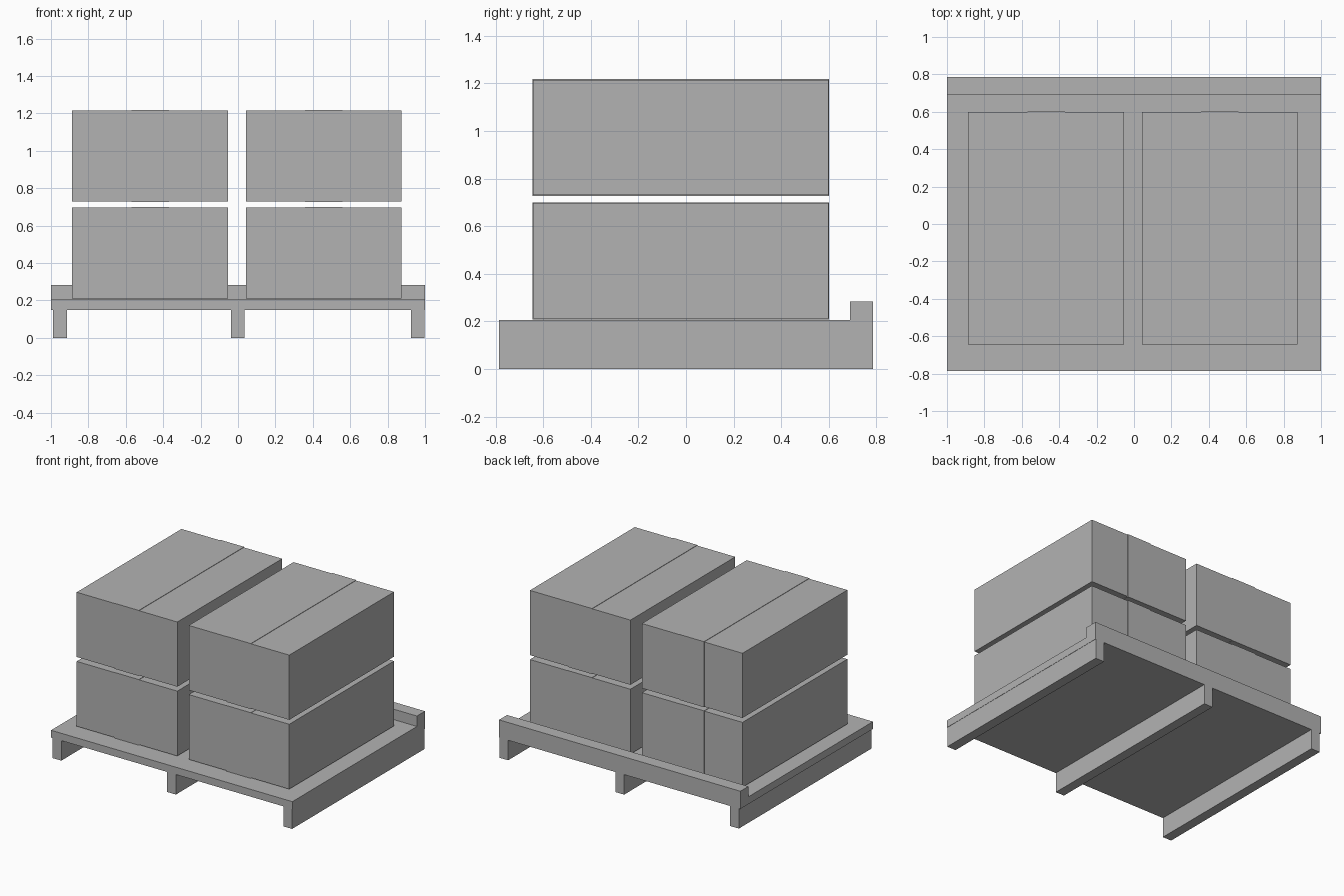
import bpy

cube = bpy.data.objects.get("Cube")
if cube:
    bpy.data.objects.remove(cube, do_unlink=True)

# Single plain grey
grey = bpy.data.materials.new("plain_grey")
grey.use_nodes = True
colour = (0.45, 0.45, 0.45, 1)
grey.diffuse_color = colour
grey.node_tree.nodes["Principled BSDF"].inputs["Base Color"].default_value = colour


def block(name, x, y, z):
    """Box spanning the given (low, high) range on each axis."""
    spans = (x, y, z)
    bpy.ops.mesh.primitive_cube_add(size=1, location=[(a + b) / 2 for a, b in spans])
    obj = bpy.context.object
    obj.name = name
    obj.scale = [b - a for a, b in spans]
    bpy.ops.object.transform_apply(location=False, rotation=False, scale=True)
    obj.data.materials.append(grey)
    return obj


# Pallet: deck, raised back lip and three runners
DEPTH = (-0.785, 0.785)
block("pallet_deck", (-1, 1), DEPTH, (0.15, 0.205))
block("pallet_back_lip", (-1, 1), (0.69, 0.785), (0.205, 0.283))
for side, x in (("right", (-0.988, -0.915)), ("middle", (-0.037, 0.035)), ("left", (0.925, 0.998))):
    block("pallet_runner_" + side, x, DEPTH, (0, 0.15))

# Four cartons, each wrapped by a thin band running front to back
TAPE = 0.003
for side, x in (("right", (-0.887, -0.053)), ("left", (0.042, 0.875))):
    for level, z in (("lower", (0.211, 0.697)), ("upper", (0.73, 1.215))):
        y = (-0.643, 0.598)
        block(f"carton_{level}_{side}", x, y, z)
        mid = (x[0] + x[1]) / 2
        block(f"tape_band_{level}_{side}", (mid - 0.1, mid + 0.1),
              (y[0] - TAPE, y[1] + TAPE), (z[0] - TAPE, z[1] + TAPE))
